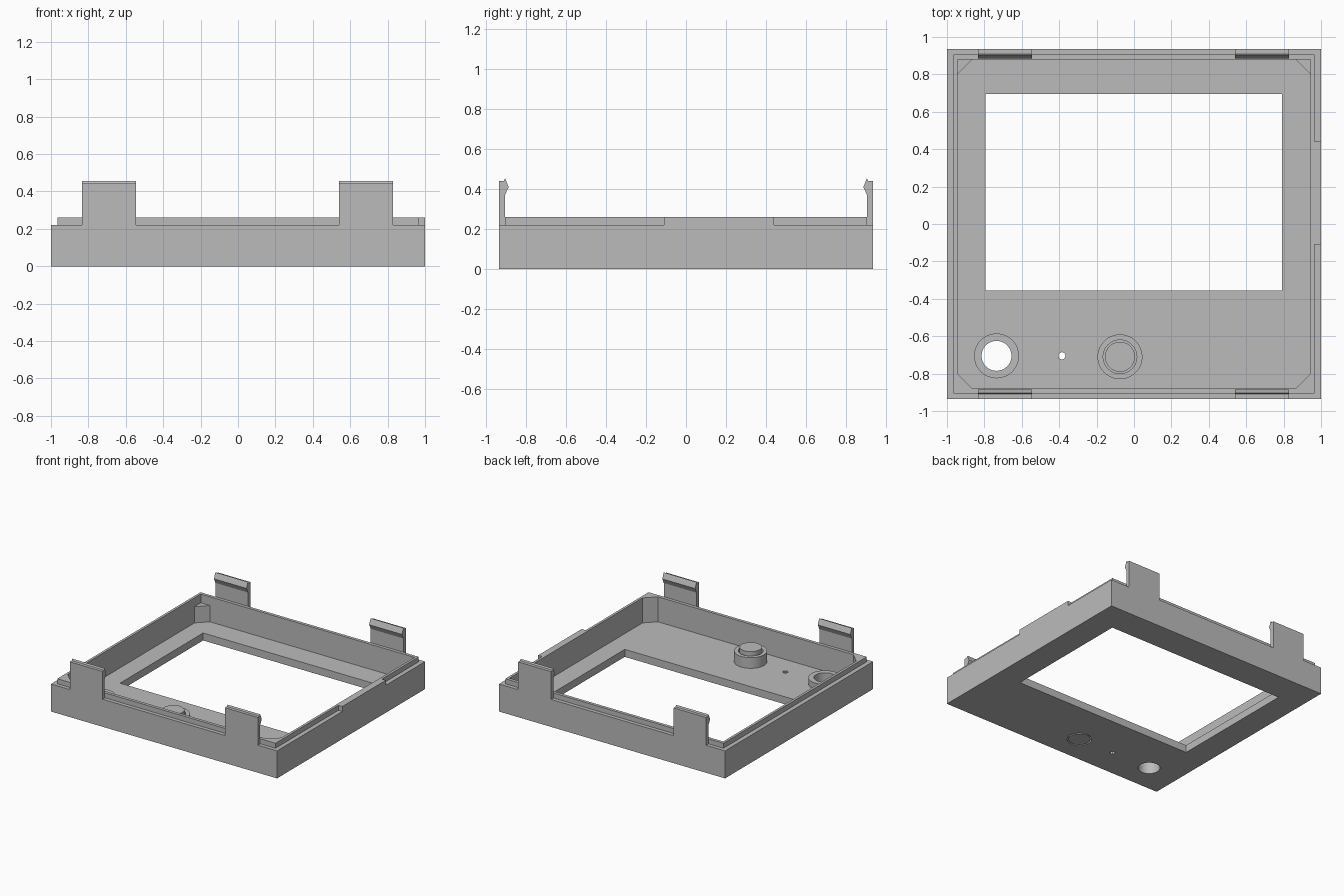
import bpy, bmesh, math

cube = bpy.data.objects.get("Cube")
if cube:
    bpy.data.objects.remove(cube, do_unlink=True)

grey = bpy.data.materials.new("plain grey")
grey.use_nodes = True
COLOUR = (0.5, 0.5, 0.5, 1)
grey.diffuse_color = COLOUR
grey.node_tree.nodes["Principled BSDF"].inputs["Base Color"].default_value = COLOUR


def finish(name, bm, smooth=False):
    bmesh.ops.recalc_face_normals(bm, faces=bm.faces)
    mesh = bpy.data.meshes.new(name)
    bm.to_mesh(mesh)
    bm.free()
    mesh.materials.append(grey)
    obj = bpy.data.objects.new(name, mesh)
    bpy.context.collection.objects.link(obj)
    if smooth:
        smooth_by_angle(obj)
    return obj


def smooth_by_angle(obj):
    bpy.ops.object.select_all(action='DESELECT')
    obj.select_set(True)
    bpy.context.view_layer.objects.active = obj
    bpy.ops.object.shade_smooth_by_angle(angle=math.radians(30))


def prism(name, points, offset):
    """Extrude a closed outline of 3D points along an offset."""
    bm = bmesh.new()
    face = bm.faces.new([bm.verts.new(p) for p in points])
    side = bmesh.ops.extrude_face_region(bm, geom=[face], use_keep_orig=True)
    moved = [v for v in side["geom"] if isinstance(v, bmesh.types.BMVert)]
    bmesh.ops.translate(bm, verts=moved, vec=offset)
    return finish(name, bm)


def box(name, x0, x1, y0, y1, z0, z1):
    outline = [(x0, y0, z0), (x1, y0, z0), (x1, y1, z0), (x0, y1, z0)]
    return prism(name, outline, (0, 0, z1 - z0))


def lathe(name, x, y, profile, steps=48, closed=True):
    """Spin an (r, z) profile round a vertical axis."""
    bm = bmesh.new()
    rings = []
    for r, z in profile:
        if r == 0:
            rings.append([bm.verts.new((x, y, z))] * steps)
        else:
            angles = [math.tau * i / steps for i in range(steps)]
            rings.append([bm.verts.new((x + r * math.cos(a), y + r * math.sin(a), z))
                          for a in angles])
    pairs = list(zip(rings, rings[1:]))
    if closed:
        pairs.append((rings[-1], rings[0]))
    for a, b in pairs:
        for i in range(steps):
            j = (i + 1) % steps
            corners = list(dict.fromkeys([a[i], a[j], b[j], b[i]]))
            if len(corners) > 2:
                bm.faces.new(corners)
    return finish(name, bm, True)


def rod(name, x, y, r, z0, z1, steps=48):
    return lathe(name, x, y, [(0, z0), (r, z0), (r, z1), (0, z1)], steps, False)


def cut(obj, cutters):
    for cutter in cutters:
        mod = obj.modifiers.new("cut", 'BOOLEAN')
        mod.operation = 'DIFFERENCE'
        mod.solver = 'EXACT'
        mod.object = cutter
        bpy.context.view_layer.objects.active = obj
        bpy.ops.object.modifier_apply(modifier=mod.name)
    for cutter in cutters:
        bpy.data.objects.remove(cutter, do_unlink=True)


# Main dimensions
HX, HY = 1.0, 0.935          # outer half sizes
LX, LY = 0.965, 0.905        # lip half sizes
IX, IY = 0.945, 0.88         # cavity half sizes
FLOOR, RIM, TOP = 0.06, 0.22, 0.26
HOLE = (-0.735, -0.705)
BUTTON = (-0.075, -0.71)

# Tray with window and holes
tray = box("tray", -HX, HX, -HY, HY, 0, RIM)
cut(tray, [
    box("cavity_cutter", -IX, IX, -IY, IY, FLOOR, 1),
    box("window_cutter", -0.795, 0.79, -0.355, 0.695, -1, 0.15),
    rod("hole_cutter", *HOLE, 0.08, -1, 0.15),
    rod("button_cutter", *BUTTON, 0.09, -1, 0.15),
    rod("pinhole_cutter", -0.385, -0.705, 0.02, -1, 0.15, 8),
])
smooth_by_angle(tray)

# Raised lip around the rim, with a flush section on one side
lip = box("lip", -LX, LX, -LY, LY, RIM, TOP)
cut(lip, [box("lip_cutter", -IX, IX, -IY, IY, 0, 1)])
box("flush_lip_section", LX, HX, -0.11, 0.44, RIM, TOP)

# Triangular corner posts: tall at the front, short at the back
for sx, side in ((-1, "right"), (1, "left")):
    for sy, end, top in ((-1, "front", TOP), (1, "back", 0.19)):
        x, y = sx * IX, sy * IY
        prism(f"{end}_{side}_corner_post",
              [(x, y, FLOOR), (x - sx * 0.08, y, FLOOR), (x, y - sy * 0.08, FLOOR)],
              (0, 0, top - FLOOR))

# Snap clips with inward barbs
clip_profile = [(HY, RIM), (HY, 0.442), (0.91, 0.442), (0.904, 0.455),
                (0.886, 0.41), (LY, 0.37), (LY, RIM)]
for sy, end in ((-1, "front"), (1, "back")):
    for x0, x1, side in ((-0.833, -0.545, "right"), (0.54, 0.83, "left")):
        prism(f"{end}_{side}_clip", [(x0, sy * y, z) for y, z in clip_profile],
              (x1 - x0, 0, 0))

# Collars and button
lathe("hole_collar", *HOLE, [(0.08, FLOOR), (0.12, FLOOR), (0.12, 0.11), (0.08, 0.11)])
lathe("button_collar", *BUTTON, [(0.09, FLOOR), (0.12, FLOOR), (0.12, 0.145), (0.09, 0.145)])
lathe("button", *BUTTON, [(0, 0), (0.08, 0), (0.08, 0.04), (0.09, 0.04), (0.09, 0.06),
                          (0.08, 0.06), (0.08, 0.175), (0, 0.175)], closed=False)
